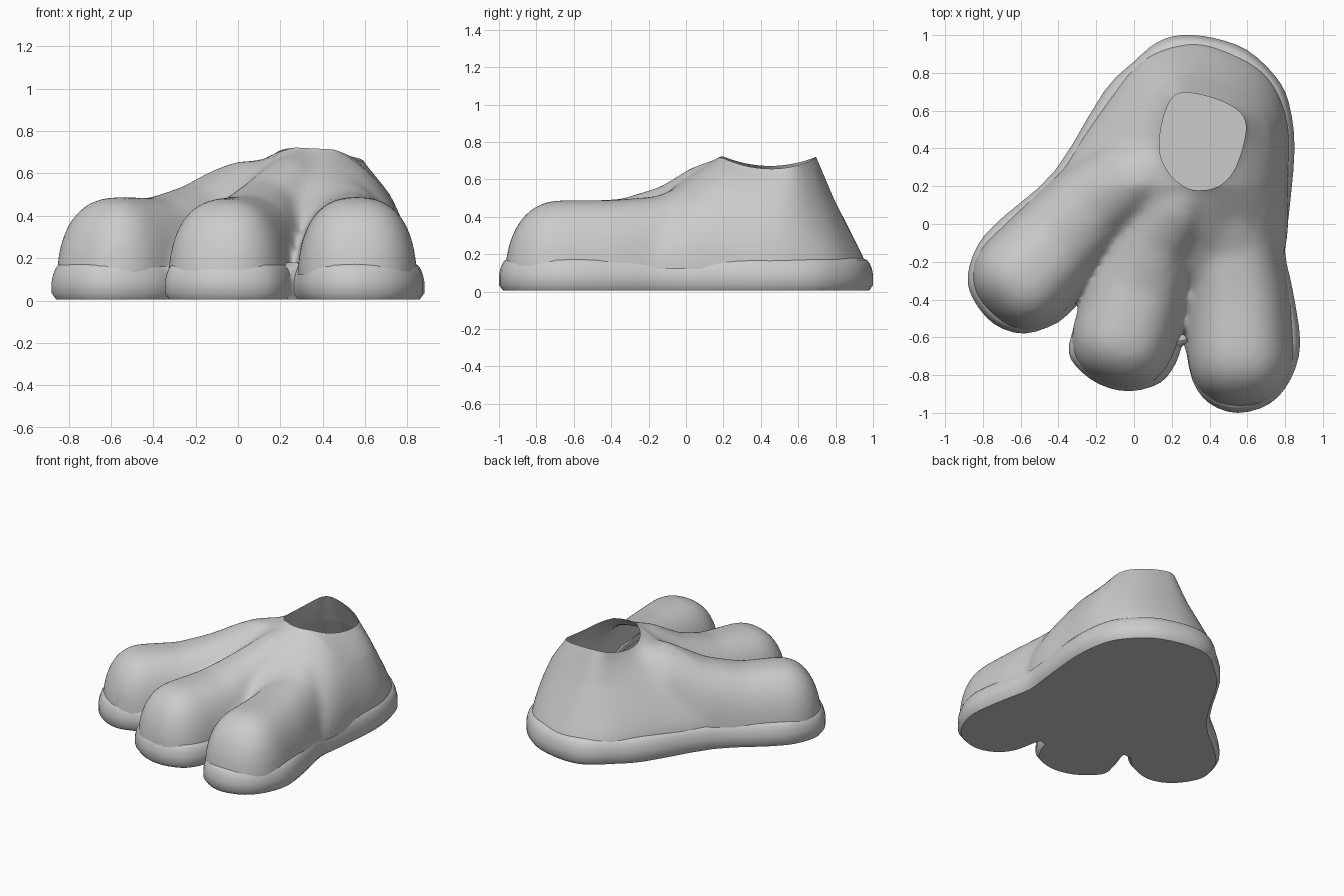
import bpy, bmesh, math
from mathutils import Vector

if "Cube" in bpy.data.objects:
    bpy.data.objects.remove(bpy.data.objects["Cube"])


def smooth_loop(pts, n):
    """Closed Catmull-Rom loop through 2D points."""
    out, m = [], len(pts)
    p = [Vector(q) for q in pts]
    for i in range(m):
        a, b, c, d = p[i - 1], p[i], p[(i + 1) % m], p[(i + 2) % m]
        for k in range(n):
            t = k / n
            out.append(0.5 * (2 * b + (c - a) * t + (2 * a - 5 * b + 4 * c - d) * t * t
                              + (3 * b - a - 3 * c + d) * t ** 3))
    return out


def inset(loop, dist):
    """Move a clockwise loop inwards."""
    out = []
    for i, p in enumerate(loop):
        t = (loop[(i + 1) % len(loop)] - loop[i - 1]).normalized()
        out.append(p + Vector((t.y, -t.x)) * dist)
    return out


def loft(bm, rings, cap_start=True, cap_end=True):
    vs = [[bm.verts.new(p) for p in r] for r in rings]
    new = []
    for a, b in zip(vs, vs[1:]):
        for i in range(len(a)):
            j = (i + 1) % len(a)
            new.append(bm.faces.new((a[i], a[j], b[j], b[i])))
    if cap_start:
        new.append(bm.faces.new(vs[0][::-1]))
    if cap_end:
        new.append(bm.faces.new(vs[-1]))
    bmesh.ops.recalc_face_normals(bm, faces=new)


def make_object(name, bm):
    me = bpy.data.meshes.new(name)
    bm.to_mesh(me)
    bm.free()
    ob = bpy.data.objects.new(name, me)
    bpy.context.collection.objects.link(ob)
    bpy.ops.object.select_all(action='DESELECT')
    bpy.context.view_layer.objects.active = ob
    ob.select_set(True)
    return ob


# Sole: three-toed outline stacked into a rounded rim
outline = smooth_loop([
    (0.25, 1.0), (0.42, 0.985), (0.6, 0.92), (0.75, 0.78), (0.82, 0.64), (0.85, 0.4),
    (0.82, 0.05), (0.80, -0.15), (0.84, -0.35), (0.88, -0.63), (0.83, -0.82), (0.72, -0.95),
    (0.55, -1.0), (0.40, -0.95), (0.31, -0.83), (0.265, -0.64),
    (0.22, -0.74), (0.14, -0.84), (-0.02, -0.885), (-0.18, -0.85), (-0.31, -0.75),
    (-0.345, -0.64), (-0.28, -0.42),
    (-0.40, -0.52), (-0.58, -0.58), (-0.74, -0.53), (-0.85, -0.40), (-0.88, -0.27),
    (-0.82, -0.10), (-0.69, 0.04), (-0.42, 0.28), (-0.16, 0.70), (0.0, 0.86), (0.12, 0.96)], 3)
bm = bmesh.new()
profile = [(0.022, 0.005), (0.0, 0.035), (0.0, 0.09), (0.008, 0.125), (0.018, 0.15), (0.032, 0.168), (0.058, 0.18)]
loft(bm, [[(p.x, p.y, z) for p in inset(outline, d)] for d, z in profile], cap_end=False)
make_object("sole", bm)
bpy.ops.object.shade_smooth_by_angle(angle=math.radians(40))


# Toes: arched sections swept from a rounded tip towards the ankle
def toe(bm, length, spine):
    c0 = Vector(spine[0][:2])
    back = (Vector(spine[1][:2]) - c0).normalized()
    stations = []
    for k in range(1, 9):
        a = math.radians(90) * k / 9
        p = c0 - back * length * math.cos(a) ** (2 / 2.3)
        s = math.sin(a) ** (2 / 2.3)
        stations.append((p.x, p.y, spine[0][2] * s, 0.05 + (spine[0][3] - 0.05) * s))
    stations += spine
    rings = []
    for i, (x, y, w, h) in enumerate(stations):
        q, r = stations[max(i - 1, 0)], stations[min(i + 1, len(stations) - 1)]
        t = Vector((r[0] - q[0], r[1] - q[1])).normalized()
        ring = []
        for k in range(25):
            a = math.pi * k / 24
            c, s = math.cos(a), max(math.sin(a), 0)
            u = math.copysign(abs(c) ** (2 / 2.5), c) * w
            ring.append((x + t.y * u, y - t.x * u, 0.05 + (h - 0.05) * s ** (2 / 2.5)))
        rings.append(ring)
    loft(bm, rings)


bm = bmesh.new()
toe(bm, 0.31, [(0.563, -0.66, 0.285, 0.49), (0.555, -0.4, 0.275, 0.49), (0.53, -0.15, 0.25, 0.51),
               (0.47, 0.05, 0.23, 0.59), (0.42, 0.25, 0.15, 0.68)])
toe(bm, 0.29, [(-0.045, -0.58, 0.28, 0.485), (0.03, -0.35, 0.275, 0.495), (0.11, -0.12, 0.25, 0.555),
               (0.22, 0.05, 0.23, 0.645), (0.32, 0.22, 0.15, 0.70)])
toe(bm, 0.275, [(-0.57, -0.275, 0.28, 0.49), (-0.40, -0.1, 0.27, 0.485), (-0.22, 0.08, 0.26, 0.54),
                (-0.02, 0.24, 0.25, 0.64), (0.18, 0.38, 0.15, 0.69)])

# Heel and ankle: base points, opening points and wall bulge
ankle = [(0.25, 0.968, 0.22, 0.69, 1), (0.46, 0.945, 0.32, 0.69, 1), (0.70, 0.80, 0.46, 0.65, 1.2),
         (0.81, 0.56, 0.58, 0.57, 1.7), (0.815, 0.25, 0.58, 0.45, 2), (0.775, -0.2, 0.52, 0.28, 1.8),
         (0.40, -0.42, 0.43, 0.2, 1.9), (0.13, -0.36, 0.34, 0.19, 1.7), (-0.2, -0.27, 0.28, 0.205, 1.7),
         (-0.44, 0.08, 0.2, 0.26, 1.5), (-0.38, 0.29, 0.15, 0.36, 1.4), (-0.175, 0.61, 0.14, 0.46, 1.4),
         (0.025, 0.865, 0.17, 0.6, 1.15)]
rings = []
for k in range(11):
    z = 0.05 + 0.072 * k
    t = max((z - 0.14) / 0.55, 0)
    pts = []
    for ax, ay, cx, cy, b in ankle:
        f = min(t, 1) ** b + max(t - 1, 0) * 0.8
        pts.append((ax + (cx - ax) * f, ay + (cy - ay) * f))
    rings.append([(p.x, p.y, z) for p in smooth_loop(pts, 4)])
loft(bm, rings)

# Fuse the toes and ankle into one soft skin
upper = make_object("foot_upper", bm)
mod = upper.modifiers.new("fuse", 'REMESH')
mod.mode = 'VOXEL'
mod.voxel_size = 0.02
bpy.ops.object.modifier_apply(modifier=mod.name)
mod = upper.modifiers.new("soften", 'SMOOTH')
mod.factor = 0.5
mod.iterations = 26
bpy.ops.object.modifier_apply(modifier=mod.name)

# Open the ankle, trim the underside and curve the rim
bm = bmesh.new()
bm.from_mesh(upper.data)
for z, flip in ((0.69, 1), (0.12, -1)):
    bmesh.ops.bisect_plane(bm, geom=bm.verts[:] + bm.edges[:] + bm.faces[:],
                           plane_co=(0, 0, z), plane_no=(0, 0, flip), clear_outer=True)
for v in bm.verts:
    w = min(max((v.co.z - 0.5) / 0.19, 0), 1)
    v.co.z += w * (0.05 * min(((v.co.y - 0.45) / 0.25) ** 2, 1) - 0.018 - 0.05 * max(v.co.x - 0.28, 0))

# Keep only the outer skin, found from its foremost vertex
keep, stack = set(), [min(bm.verts, key=lambda v: v.co.y)]
while stack:
    v = stack.pop()
    if v not in keep:
        keep.add(v)
        stack += [e.other_vert(v) for e in v.link_edges]
bmesh.ops.delete(bm, geom=[v for v in bm.verts if v not in keep], context='VERTS')
bm.to_mesh(upper.data)
bm.free()
bpy.ops.object.shade_smooth()
